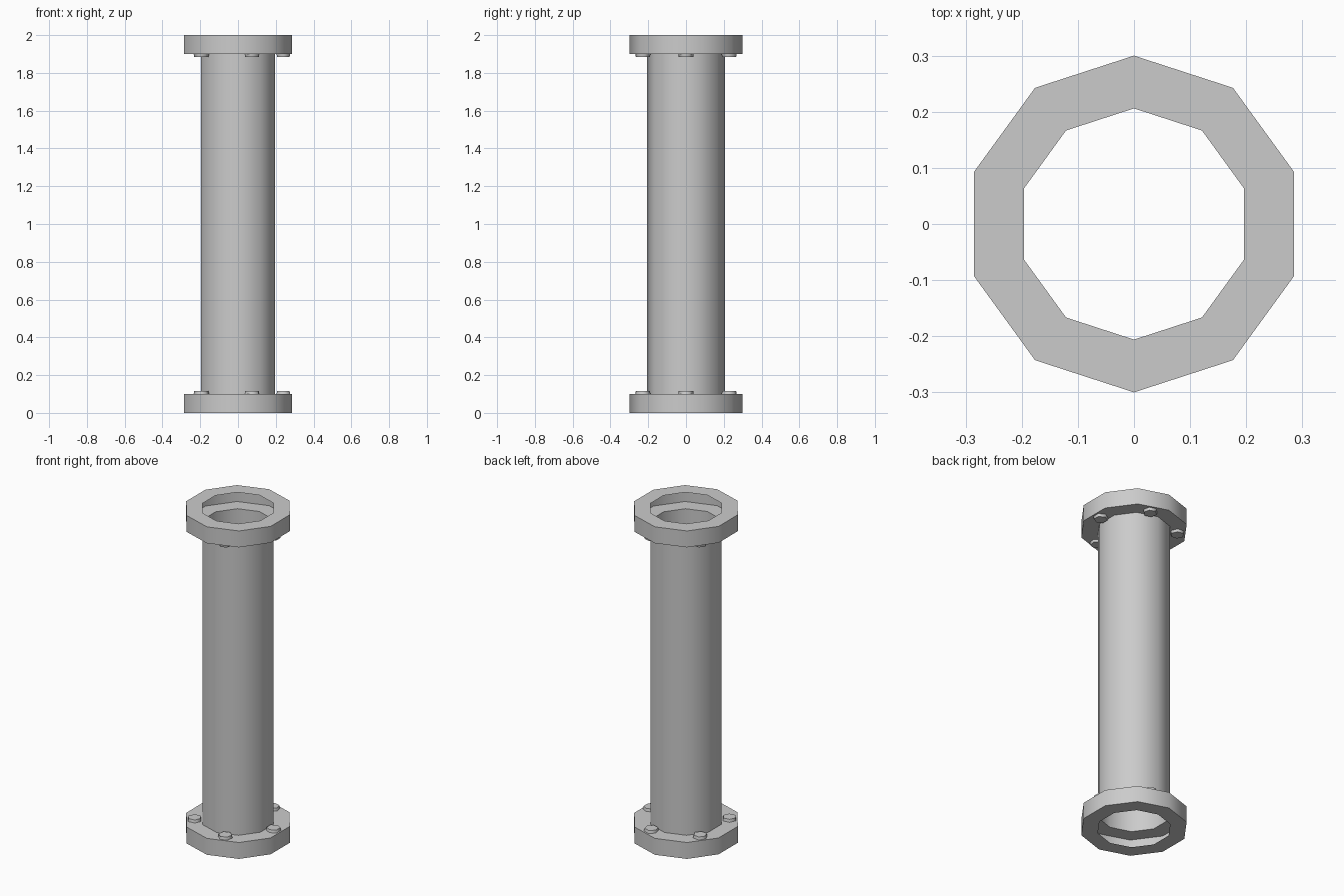
import bpy, bmesh, math
from mathutils import Matrix

if "Cube" in bpy.data.objects:
    bpy.data.objects.remove(bpy.data.objects["Cube"])

SIDES = 10


def finish(name, bm, angle):
    mesh = bpy.data.meshes.new(name)
    bm.to_mesh(mesh)
    bm.free()
    obj = bpy.data.objects.new(name, mesh)
    bpy.context.collection.objects.link(obj)
    bpy.ops.object.select_all(action='DESELECT')
    obj.select_set(True)
    bpy.context.view_layer.objects.active = obj
    bpy.ops.object.shade_smooth_by_angle(angle=math.radians(angle))
    return obj


def revolve(name, profile):
    # sweep an open (radius, z) profile round the vertical axis
    bm = bmesh.new()
    rings = []
    for r, z in profile:
        rings.append([bm.verts.new((r * math.sin(2 * math.pi * i / SIDES),
                                    -r * math.cos(2 * math.pi * i / SIDES), z))
                      for i in range(SIDES)])
    for a, b in zip(rings, rings[1:]):
        for i in range(SIDES):
            j = (i + 1) % SIDES
            bm.faces.new((a[i], a[j], b[j], b[i]))
    return finish(name, bm, 40)


# pipe with hollow flanges at both ends, a single open skin
R_PIPE, R_FLANGE = 0.206, 0.30
revolve("flanged_pipe", [(R_PIPE, 0), (R_FLANGE, 0), (R_FLANGE, 0.1), (R_PIPE, 0.1),
                         (R_PIPE, 1.9), (R_FLANGE, 1.9), (R_FLANGE, 2), (R_PIPE, 2)])


# five hexagonal bolt heads on the inner face of each flange
def bolts(name, z, up):
    bm = bmesh.new()
    for k in range(5):
        m = (Matrix.Rotation(math.radians(72 * k), 4, 'Z')
             @ Matrix.Translation((0.24, 0, z + up * 0.0085))
             @ Matrix.Rotation(0 if up > 0 else math.pi, 4, 'X')
             @ Matrix.Rotation(math.pi / 2, 4, 'Z'))
        head = bmesh.ops.create_cone(bm, cap_ends=True, segments=6, radius1=0.041,
                                     radius2=0.038, depth=0.017)
        # point a corner along the tangent before placing
        corner = max(head["verts"], key=lambda v: v.co.x)
        turn = Matrix.Rotation(-math.atan2(corner.co.y, corner.co.x), 4, 'Z')
        bmesh.ops.transform(bm, matrix=m @ turn, verts=head["verts"])
    return finish(name, bm, 65)


bolts("lower_bolts", 0.1, 1)
bolts("upper_bolts", 1.9, -1)
